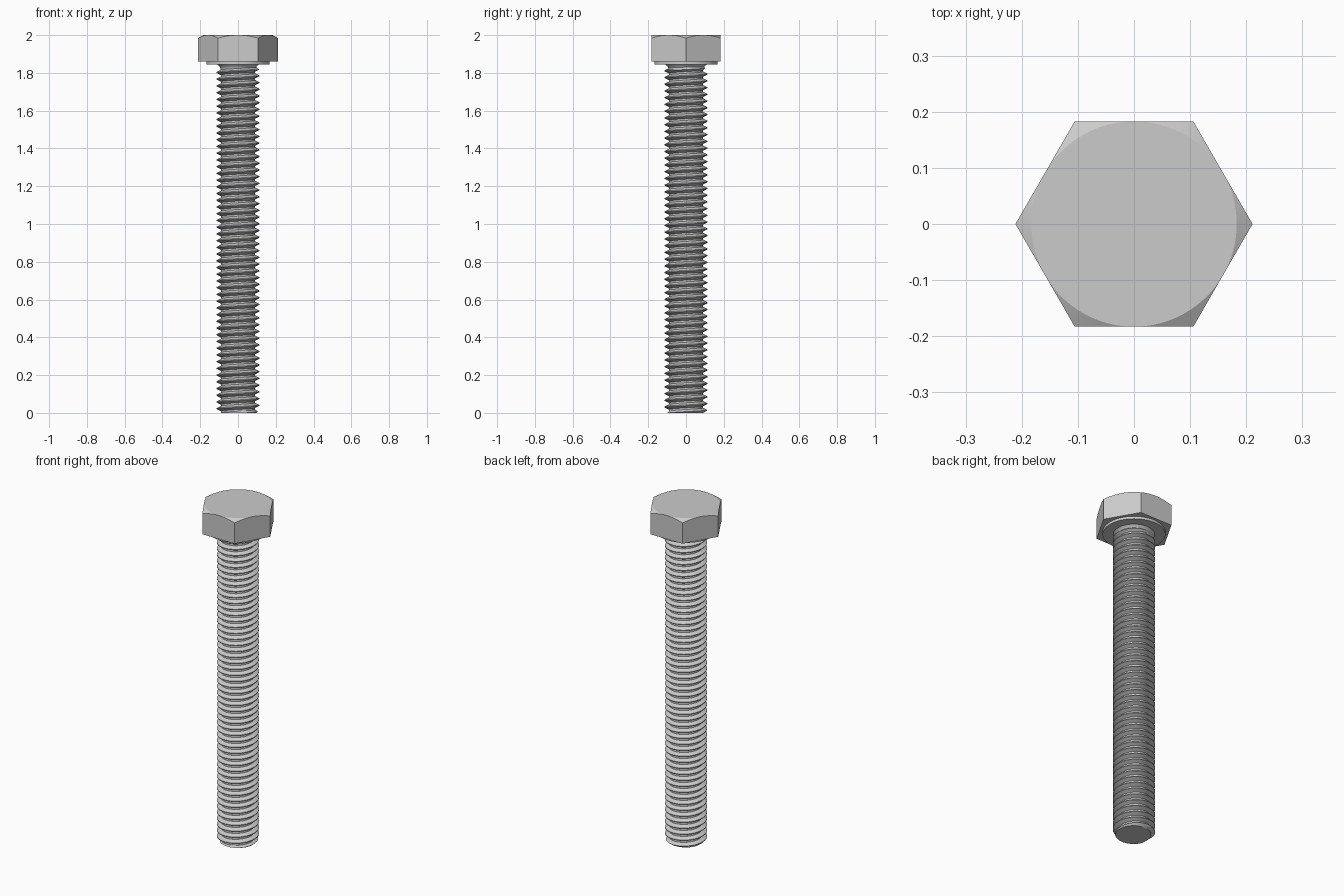
import bpy, bmesh
from math import sin, cos, pi, tan, radians

cube = bpy.data.objects.get("Cube")
if cube:
    bpy.data.objects.remove(cube, do_unlink=True)

steel = bpy.data.materials.new("steel grey")
steel.use_nodes = True
GREY = (0.6, 0.6, 0.6, 1)
steel.diffuse_color = GREY
steel.node_tree.nodes["Principled BSDF"].inputs["Base Color"].default_value = GREY


def finish(bm, name, angle=25):
    """Turn a bmesh into a named, shaded object."""
    bmesh.ops.remove_doubles(bm, verts=bm.verts, dist=1e-5)
    bmesh.ops.recalc_face_normals(bm, faces=bm.faces)
    mesh = bpy.data.meshes.new(name)
    bm.to_mesh(mesh)
    bm.free()
    mesh.materials.append(steel)
    ob = bpy.data.objects.new(name, mesh)
    bpy.context.collection.objects.link(ob)
    bpy.ops.object.select_all(action='DESELECT')
    ob.select_set(True)
    bpy.context.view_layer.objects.active = ob
    bpy.ops.object.shade_smooth_by_angle(angle=radians(angle))
    return ob


def skin(bm, rows, closed):
    """Join rows of points into a grid of quads."""
    rows = [[bm.verts.new(p) for p in row] for row in rows]
    for a, b in zip(rows, rows[1:]):
        n = len(a)
        for i in range(n if closed else n - 1):
            j = (i + 1) % n
            bm.faces.new((a[i], a[j], b[j], b[i]))
    return rows


def lathe(name, profile, seg=64):
    """Closed solid of revolution from (radius, z) pairs."""
    bm = bmesh.new()
    rows = skin(bm, [[(r * cos(2 * pi * i / seg), r * sin(2 * pi * i / seg), z)
                      for i in range(seg)] for r, z in profile], True)
    bm.faces.new(rows[0])
    bm.faces.new(rows[-1])
    return finish(bm, name)


# Hex head, its top corners cut by a 30 degree cone
FLAT, HEAD_Z, TOP, SEG = 0.183, 1.86, 2.0, 96
bottom, rim, disc = [], [], []
for i in range(SEG):
    a = 2 * pi * i / SEG
    r = FLAT / cos((a % (pi / 3)) - pi / 6)
    c, s = cos(a), sin(a)
    bottom.append((r * c, r * s, HEAD_Z))
    rim.append((r * c, r * s, TOP - (r - FLAT) * tan(radians(30))))
    disc.append((FLAT * c, FLAT * s, TOP))
bm = bmesh.new()
rows = skin(bm, [bottom, rim, disc], True)
bm.faces.new(rows[0])
bm.faces.new(rows[-1])
finish(bm, "hex_head", 15)

# Bearing face under the head and the flared neck
lathe("washer_face", [(0.167, 1.845), (0.167, 1.862)])
lathe("neck", [(0.092, 1.815), (0.093, 1.825), (0.098, 1.835), (0.113, 1.847)])

# Threaded shank: one helical strip of flat crests, flanks and flat roots
PITCH, MAJOR, MINOR, END, STEPS = 0.0356, 0.113, 0.091, 1.832, 48
tooth = [(MINOR, 0), (MINOR, 0.25), (MAJOR, 0.56), (MAJOR, 0.69), (MINOR, 1)]
turns = int(END / PITCH) + 3
rows = []
for k in range(turns * STEPS + 1):
    t = k / STEPS - 1.5
    a = 2 * pi * k / STEPS
    rows.append([(r * cos(a), r * sin(a), (t + f) * PITCH) for r, f in tooth])
bm = bmesh.new()
skin(bm, rows, False)
bmesh.ops.remove_doubles(bm, verts=bm.verts, dist=1e-5)

# Trim both ends flat and cap them
for z, direction in ((0, -1), (END, 1)):
    cut = bmesh.ops.bisect_plane(
        bm, geom=bm.verts[:] + bm.edges[:] + bm.faces[:], plane_co=(0, 0, z),
        plane_no=(0, 0, direction), clear_outer=True)
    edges = [e for e in cut["geom_cut"] if isinstance(e, bmesh.types.BMEdge)]
    bmesh.ops.contextual_create(bm, geom=edges)

# Chamfer the tip and fade the thread out below the neck
for v in bm.verts:
    r = v.co.xy.length
    limit = min(0.098 + v.co.z, 0.095 + 1.2 * (END - v.co.z))
    if r > limit:
        v.co.x *= limit / r
        v.co.y *= limit / r
finish(bm, "threaded_shank")
